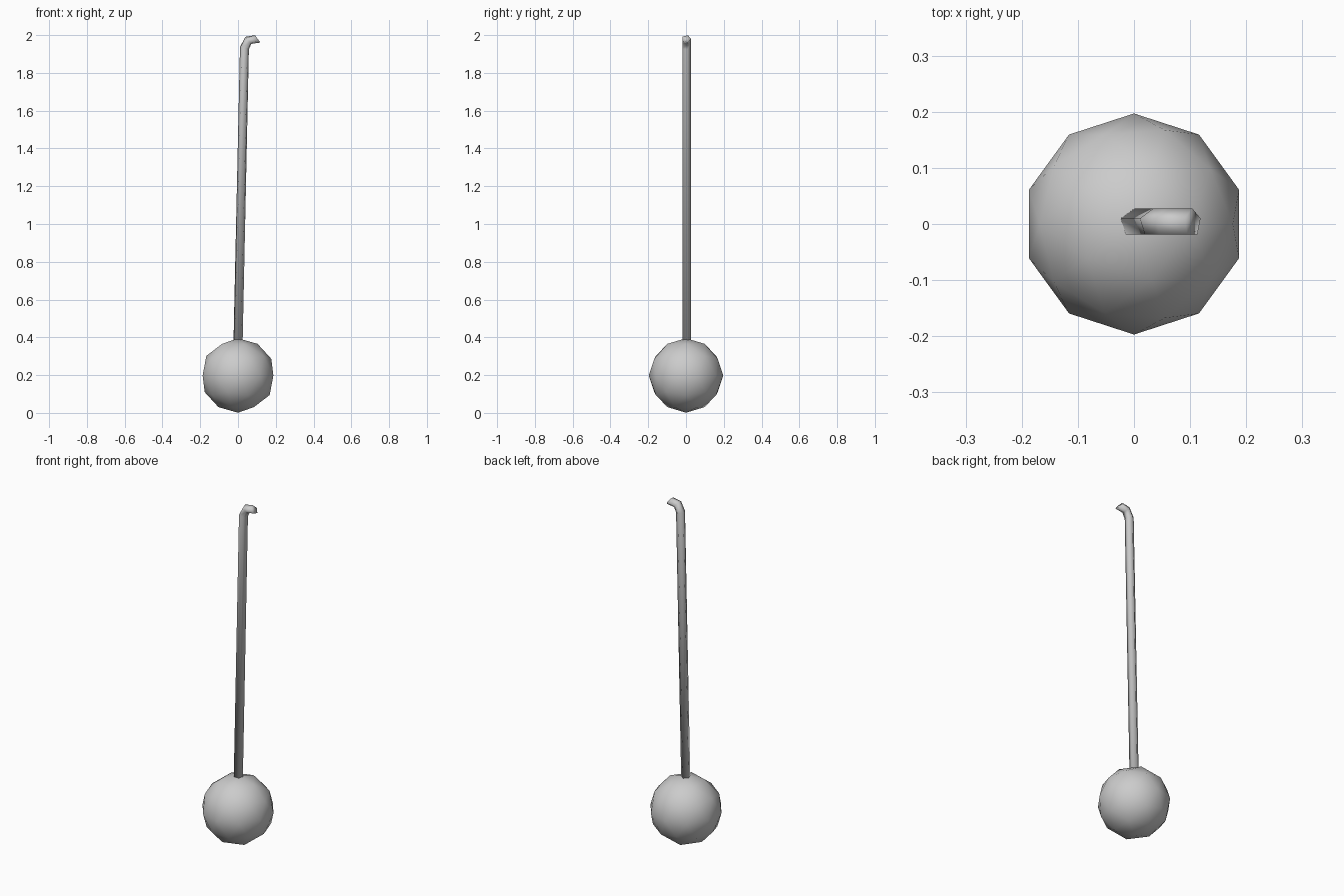
import bpy, bmesh, math
from mathutils import Vector

cube = bpy.data.objects.get("Cube")
if cube:
    bpy.data.objects.remove(cube, do_unlink=True)

GREY = (0.6, 0.6, 0.6, 1)
mat = bpy.data.materials.new("light grey")
mat.use_nodes = True
mat.diffuse_color = GREY
mat.node_tree.nodes["Principled BSDF"].inputs["Base Color"].default_value = GREY


def add_part(name, bm):
    """Turn a bmesh into a smooth-shaded object with the grey material."""
    bmesh.ops.recalc_face_normals(bm, faces=bm.faces)
    for f in bm.faces:
        f.smooth = True
    mesh = bpy.data.meshes.new(name)
    bm.to_mesh(mesh)
    bm.free()
    mesh.materials.append(mat)
    obj = bpy.data.objects.new(name, mesh)
    bpy.context.collection.objects.link(obj)
    return obj


# Ball: low-poly sphere resting on the ground
bm = bmesh.new()
bmesh.ops.create_icosphere(bm, subdivisions=2, radius=0.197)
ball = add_part("ball", bm)
ball.location.z = 0.198

# Rod: five-sided tube, leaning slightly and hooked at the top
RADIUS, SIDES = 0.0255, 5
RINGS = [  # centre x, centre z, tilt of the ring in degrees
    (0.0, 0.36, 0),
    (0.034, 1.931, 14),
    (0.055, 1.972, 50),
    (0.104, 1.980, 53),
]
bm = bmesh.new()
loops = []
for x, z, tilt in RINGS:
    t = math.radians(tilt)
    across = Vector((math.cos(t), 0, -math.sin(t)))
    loop = []
    for k in range(SIDES):
        a = math.pi / 2 + k * math.tau / SIDES
        co = Vector((x, 0.002, z)) + RADIUS * (
            math.cos(a) * across + math.sin(a) * Vector((0, 1, 0)))
        loop.append(bm.verts.new(co))
    loops.append(loop)
for low, high in zip(loops, loops[1:]):
    for k in range(SIDES):
        n = (k + 1) % SIDES
        bm.faces.new((low[k], low[n], high[n], high[k]))
bm.faces.new(loops[0][::-1])
bm.faces.new(loops[-1])
add_part("hooked_rod", bm)
